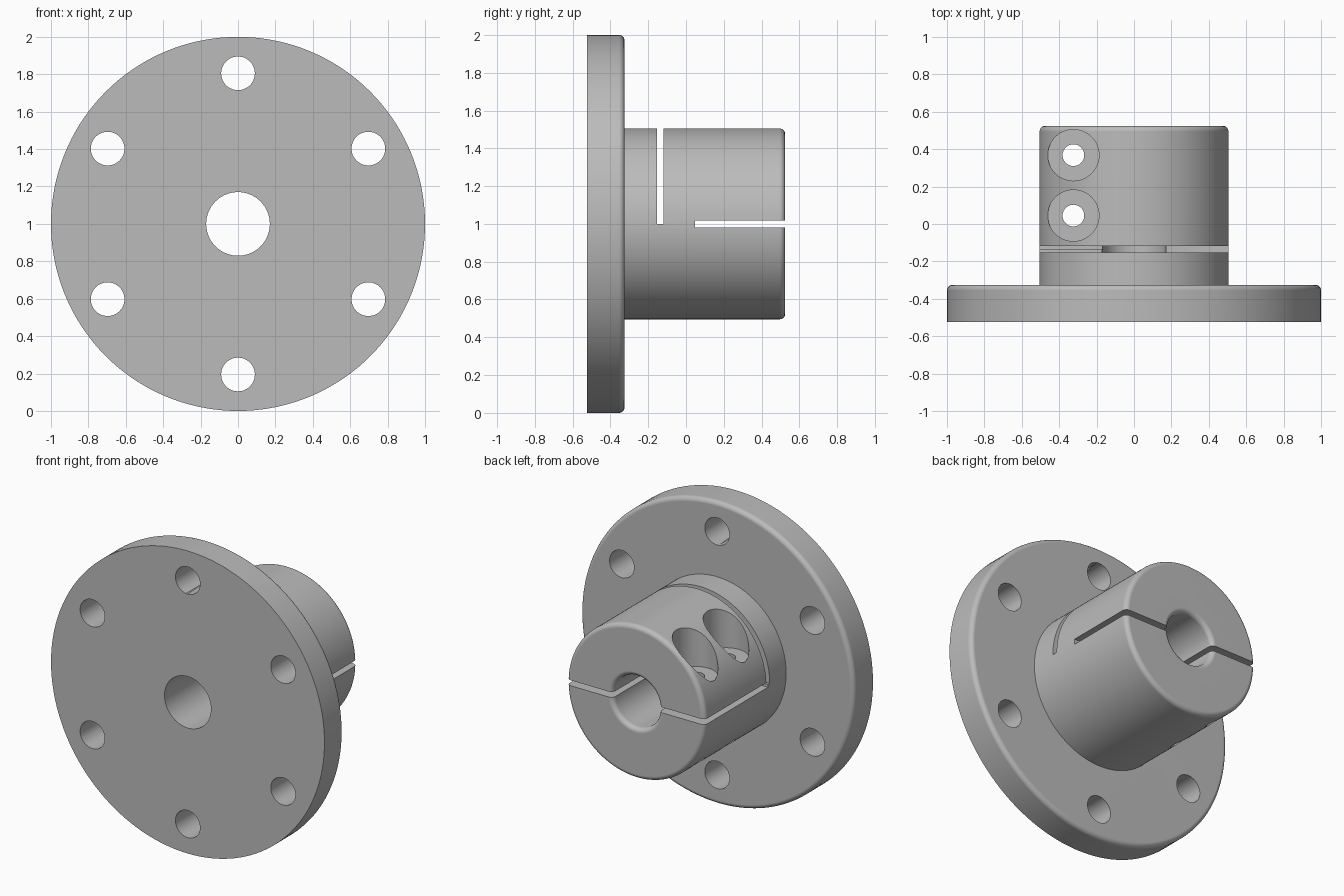
import bpy, bmesh, math
from mathutils import Matrix, Vector

cube = bpy.data.objects.get("Cube")
if cube:
    bpy.data.objects.remove(cube, do_unlink=True)

CZ = 1.0                                  # height of the main axis, which runs along y
FRONT, STEP, BACK = -0.525, -0.325, 0.525
FLANGE_R, HUB_R, BORE_R, FILLET = 1.0, 0.505, 0.17, 0.03

steel = bpy.data.materials.new("plain grey metal")
steel.use_nodes = True
grey = (0.5, 0.5, 0.5, 1)
steel.diffuse_color = grey
steel.node_tree.nodes["Principled BSDF"].inputs["Base Color"].default_value = grey


def make_object(name, bm):
    bmesh.ops.recalc_face_normals(bm, faces=bm.faces)
    mesh = bpy.data.meshes.new(name)
    bm.to_mesh(mesh)
    bm.free()
    mesh.materials.append(steel)
    obj = bpy.data.objects.new(name, mesh)
    bpy.context.collection.objects.link(obj)
    return obj


def fillet(r, y, start):
    """Quarter-round profile points about a centre at radius r, depth y."""
    angles = [math.radians(start - 15 * i) for i in range(7)]
    return [(r + FILLET * math.cos(a), y + FILLET * math.sin(a)) for a in angles]


def lathe(name, profile, segments=144):
    """Turn a closed (radius, y) outline around the main axis."""
    bm = bmesh.new()
    rings = []
    for i in range(segments):
        a = math.tau * i / segments
        rings.append([bm.verts.new((r * math.cos(a), y, CZ + r * math.sin(a)))
                      for r, y in profile])
    n = len(profile)
    for i, ring in enumerate(rings):
        nxt = rings[(i + 1) % segments]
        for j in range(n):
            k = (j + 1) % n
            bm.faces.new((ring[j], ring[k], nxt[k], nxt[j]))
    return make_object(name, bm)


def cylinder(name, centre, radius, depth, along_y=False):
    bm = bmesh.new()
    turn = Matrix.Rotation(math.pi / 2, 4, 'X') if along_y else Matrix()
    bmesh.ops.create_cone(bm, cap_ends=True, segments=48, radius1=radius, radius2=radius,
                          depth=depth, matrix=Matrix.Translation(centre) @ turn)
    return make_object(name, bm)


def box(name, low, high):
    low, high = Vector(low), Vector(high)
    bm = bmesh.new()
    bmesh.ops.create_cube(bm, size=1, matrix=Matrix.Translation((low + high) / 2)
                          @ Matrix.Diagonal((*(high - low), 1)))
    return make_object(name, bm)


# Turned body: bore, flange and hub with rounded rear edges
profile = [(BORE_R, FRONT), (FLANGE_R, FRONT)]
profile += fillet(FLANGE_R - FILLET, STEP - FILLET, 0)[:1]
profile += fillet(FLANGE_R - FILLET, STEP - FILLET, 90)[-2::-1]
profile += [(HUB_R, STEP)]
profile += fillet(HUB_R - FILLET, BACK - FILLET, 90)[::-1]
profile += fillet(BORE_R + FILLET, BACK - FILLET, 180)[::-1]
body = lathe("flanged_clamp_hub", profile)

cutters = []

# Six bolt holes through the flange
for i in range(6):
    a = math.radians(30 + 60 * i)
    centre = (0.805 * math.cos(a), STEP - 0.1, CZ + 0.805 * math.sin(a))
    cutters.append(cylinder("bolt_hole_cutter", centre, 0.09, 0.5, True))

# Clamp screw holes with counterbores from above
for y in (0.368, 0.045):
    cutters.append(cylinder("screw_hole_cutter", (-0.324, y, CZ), 0.058, 1.4))
    cutters.append(cylinder("counterbore_cutter", (-0.324, y, CZ + 0.6), 0.137, 0.8))

# Cross slot over the upper half, long slot on the screw side, short slot opposite
cutters.append(box("cross_slot_cutter", (-0.7, -0.153, CZ), (0.7, -0.118, CZ + 0.7)))
cutters.append(box("long_slot_cutter", (-0.7, -0.135, CZ - 0.018), (0, 0.7, CZ + 0.018)))
cutters.append(box("short_slot_cutter", (-0.05, 0.048, CZ - 0.018), (0.7, 0.7, CZ + 0.018)))

bpy.ops.object.select_all(action='DESELECT')
bpy.context.view_layer.objects.active = body
body.select_set(True)
for cutter in cutters:
    mod = body.modifiers.new("cut", 'BOOLEAN')
    mod.operation, mod.solver, mod.object = 'DIFFERENCE', 'EXACT', cutter
    bpy.ops.object.modifier_apply(modifier=mod.name)
    bpy.data.objects.remove(cutter, do_unlink=True)

# Smooth rounds, crisp edges, flat end faces
bpy.ops.object.shade_smooth_by_angle(angle=math.radians(30))
weighted = body.modifiers.new("weighted_normals", 'WEIGHTED_NORMAL')
weighted.keep_sharp = True
